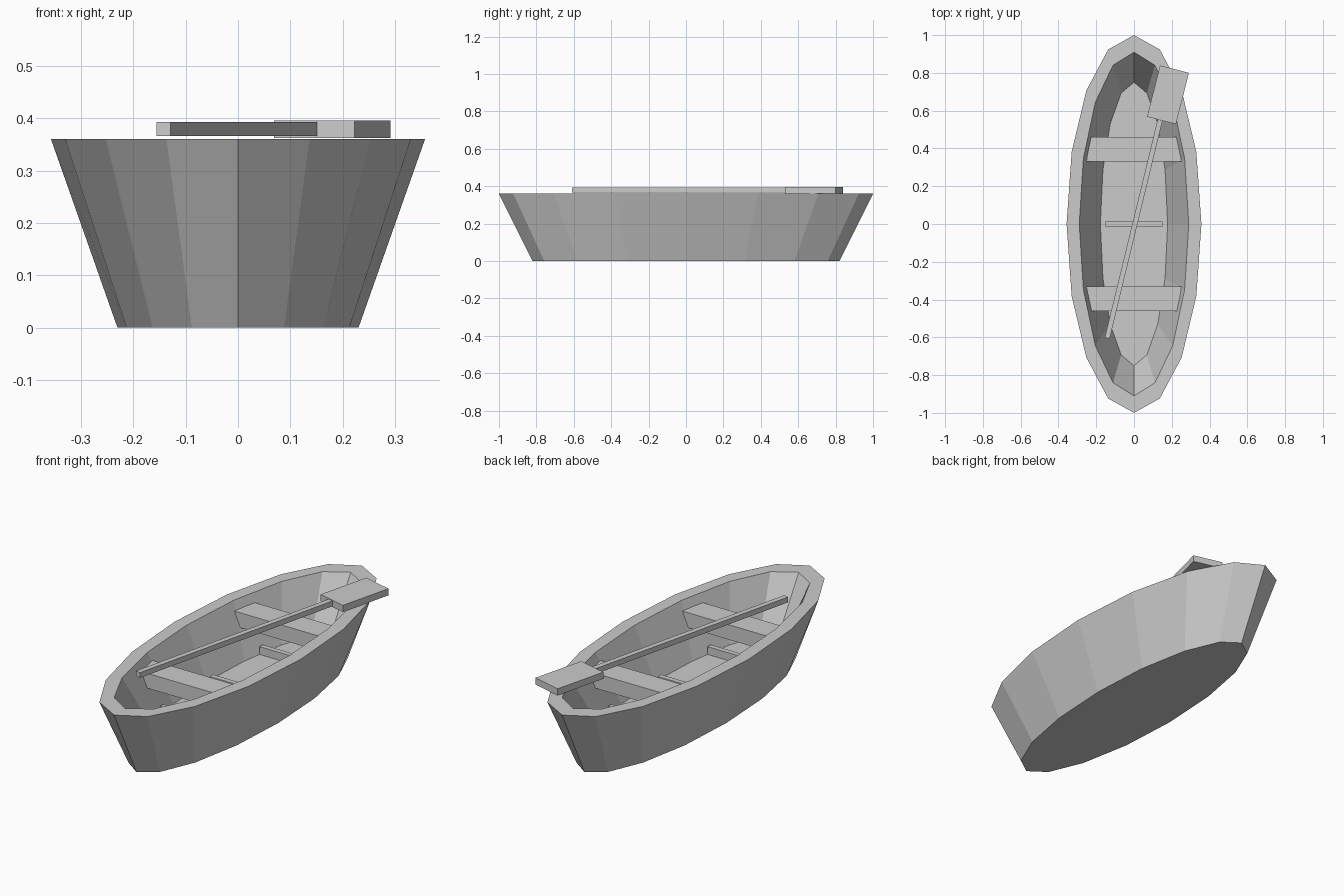
import bpy, bmesh, math
from mathutils import Matrix, Vector

cube = bpy.data.objects.get("Cube")
if cube:
    bpy.data.objects.remove(cube, do_unlink=True)

grey = bpy.data.materials.new("plain_grey")
grey.use_nodes = True
colour = (0.6, 0.6, 0.6, 1)
grey.diffuse_color = colour
grey.node_tree.nodes["Principled BSDF"].inputs["Base Color"].default_value = colour


def finish(name, bm):
    bmesh.ops.recalc_face_normals(bm, faces=bm.faces[:])
    mesh = bpy.data.meshes.new(name)
    bm.to_mesh(mesh)
    bm.free()
    mesh.materials.append(grey)
    obj = bpy.data.objects.new(name, mesh)
    bpy.context.collection.objects.link(obj)
    return obj


def box(name, centre, size, turn=0):
    """Box of the given size, turned about the vertical axis."""
    bm = bmesh.new()
    place = (Matrix.Translation(centre) @ Matrix.Rotation(turn, 4, 'Z')
             @ Matrix.Diagonal((*size, 1)))
    bmesh.ops.create_cube(bm, size=1, matrix=place)
    return finish(name, bm)


def hull(sides=16):
    """Loft of oval rings: outside bottom, outer rim, inner rim, floor."""
    rings = [(0.23, 0.82, 0), (0.357, 1, 0.36), (0.29, 0.91, 0.36), (0.178, 0.75, 0.1)]
    angles = [math.tau * i / sides for i in range(sides)]
    bm = bmesh.new()
    loops = [[bm.verts.new((rx * math.sin(a), ry * math.cos(a), z)) for a in angles]
             for rx, ry, z in rings]
    for low, high in zip(loops, loops[1:]):
        for i in range(sides):
            j = (i + 1) % sides
            bm.faces.new((low[i], low[j], high[j], high[i]))
    bm.faces.new(loops[0])
    bm.faces.new(loops[-1])
    return finish("hull", bm)


hull()

# Benches, with their ends let into the hull walls
for name, side in (("front_seat", -1), ("back_seat", 1)):
    box(name, (0, side * 0.395, 0.278), (0.52, 0.13, 0.076))

# Floor ribs
for name, y in (("front_rib", -0.4), ("middle_rib", 0), ("back_rib", 0.4)):
    box(name, (0, y, 0.115), (0.3, 0.026, 0.05))

# Oar resting across the boat
start, end = Vector((-0.142, -0.605, 0.379)), Vector((0.138, 0.55, 0.379))
run = end - start
box("oar_shaft", (start + end) / 2, (0.027, run.length, 0.027), -math.atan2(run.x, run.y))
box("oar_blade", (0.18, 0.684, 0.379), (0.158, 0.28, 0.034), -math.radians(14.2))
